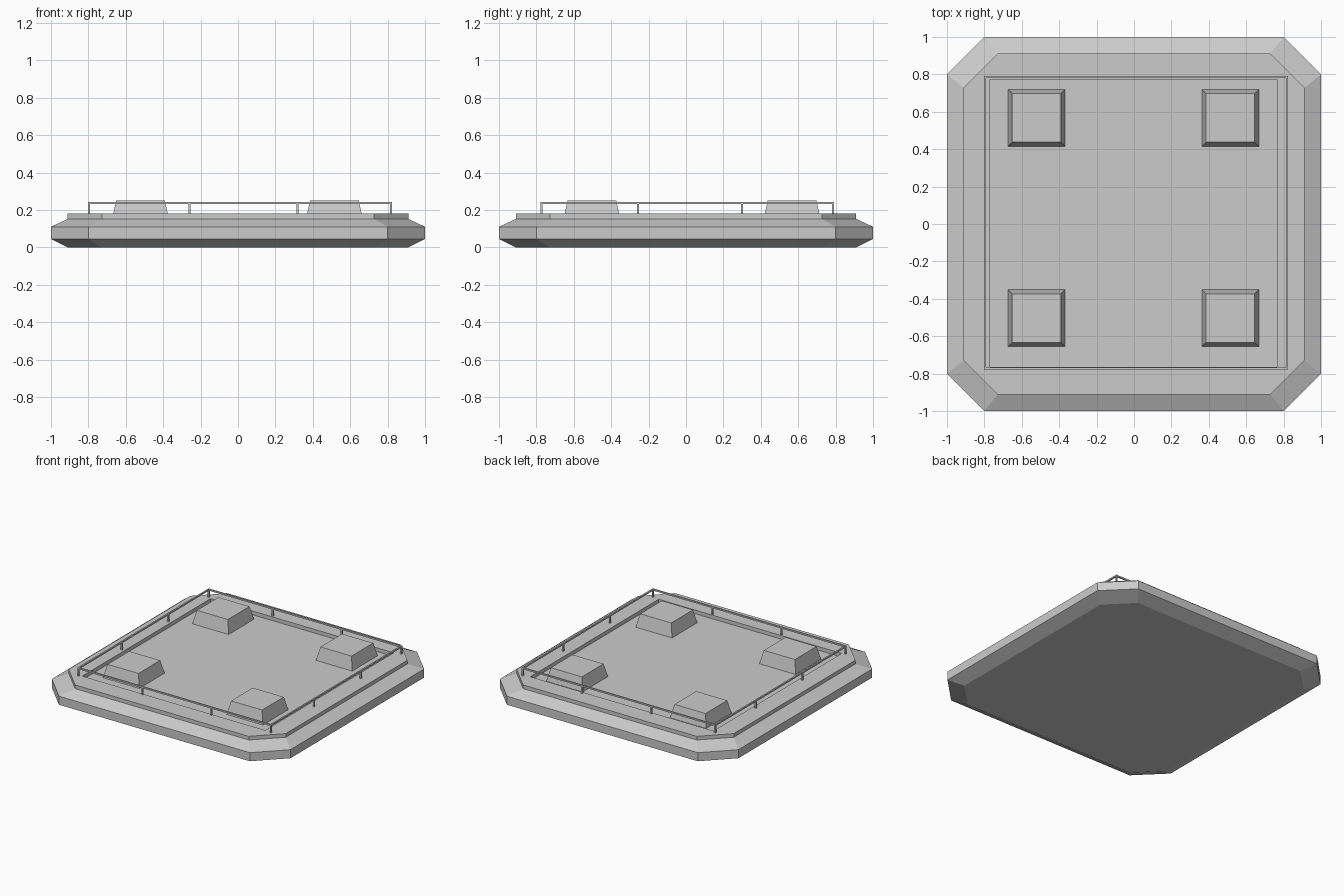
import bpy
import bmesh

cube = bpy.data.objects.get("Cube")
if cube:
    bpy.data.objects.remove(cube, do_unlink=True)

# Single flat grey
grey = bpy.data.materials.new("plain_grey")
grey.use_nodes = True
colour = (0.6, 0.6, 0.6, 1)
grey.diffuse_color = colour
grey.node_tree.nodes["Principled BSDF"].inputs["Base Color"].default_value = colour


def corner_ring(x0, x1, y0, y1, cut, z):
    """Rectangle with each corner split in two by a chamfer of size cut."""
    return [(x0 + cut, y0, z), (x1 - cut, y0, z), (x1, y0 + cut, z), (x1, y1 - cut, z),
            (x1 - cut, y1, z), (x0 + cut, y1, z), (x0, y1 - cut, z), (x0, y0 + cut, z)]


def loft(name, rings):
    """Bridge the rings in order and cap both ends."""
    bm = bmesh.new()
    loops = [[bm.verts.new(p) for p in ring] for ring in rings]
    for a, b in zip(loops, loops[1:]):
        n = len(a)
        for i in range(n):
            j = (i + 1) % n
            bm.faces.new((a[i], a[j], b[j], b[i]))
    bm.faces.new(loops[0][::-1])
    bm.faces.new(loops[-1])
    bmesh.ops.remove_doubles(bm, verts=bm.verts, dist=0.0001)
    bmesh.ops.recalc_face_normals(bm, faces=bm.faces)
    mesh = bpy.data.meshes.new(name)
    bm.to_mesh(mesh)
    bm.free()
    mesh.materials.append(grey)
    obj = bpy.data.objects.new(name, mesh)
    bpy.context.collection.objects.link(obj)
    return obj


def box(name, x0, x1, y0, y1, z0, z1):
    return loft(name, [[(x0, y0, z), (x1, y0, z), (x1, y1, z), (x0, y1, z)] for z in (z0, z1)])


# Chamfered slab with raised rim and recessed deck
floor, top = 0.152, 0.18
profile = [(0.91, 0), (1, 0.045), (1, 0.11), (0.91, floor), (0.91, top)]
rings = [corner_ring(-h, h, -h, h, 0.2 * h, z) for h, z in profile]
rings += [corner_ring(-0.77, 0.764, -0.764, 0.772, 0, z) for z in (top, floor)]
loft("platform", rings)

# Tapered blocks on the deck
for side, cx in (("right", -0.521), ("left", 0.515)):
    for end, cy in (("front", -0.503), ("back", 0.567)):
        loft(f"{end}_{side}_block",
             [[(cx - h, cy - h, z), (cx + h, cy - h, z), (cx + h, cy + h, z), (cx - h, cy + h, z)]
              for h, z in ((0.152, floor), (0.13, 0.251))])

# Guard rail: four bars and evenly spread posts
w = 0.011
x0, x1, y0, y1 = -0.801, 0.823, -0.778, 0.792
low, high = 0.231, 0.242
for end, y in (("front", y0), ("back", y1 - w)):
    box(f"{end}_rail", x0, x1, y, y + w, low, high)
    for i, x in enumerate((x0, -0.265, 0.313, x1 - w)):
        box(f"{end}_post_{i}", x, x + w, y, y + w, top, low)
for side, x in (("right", x0), ("left", x1 - w)):
    box(f"{side}_rail", x, x + w, y0 + w, y1 - w, low, high)
    for i, y in enumerate((-0.262, 0.295)):
        box(f"{side}_post_{i}", x, x + w, y, y + w, top, low)
